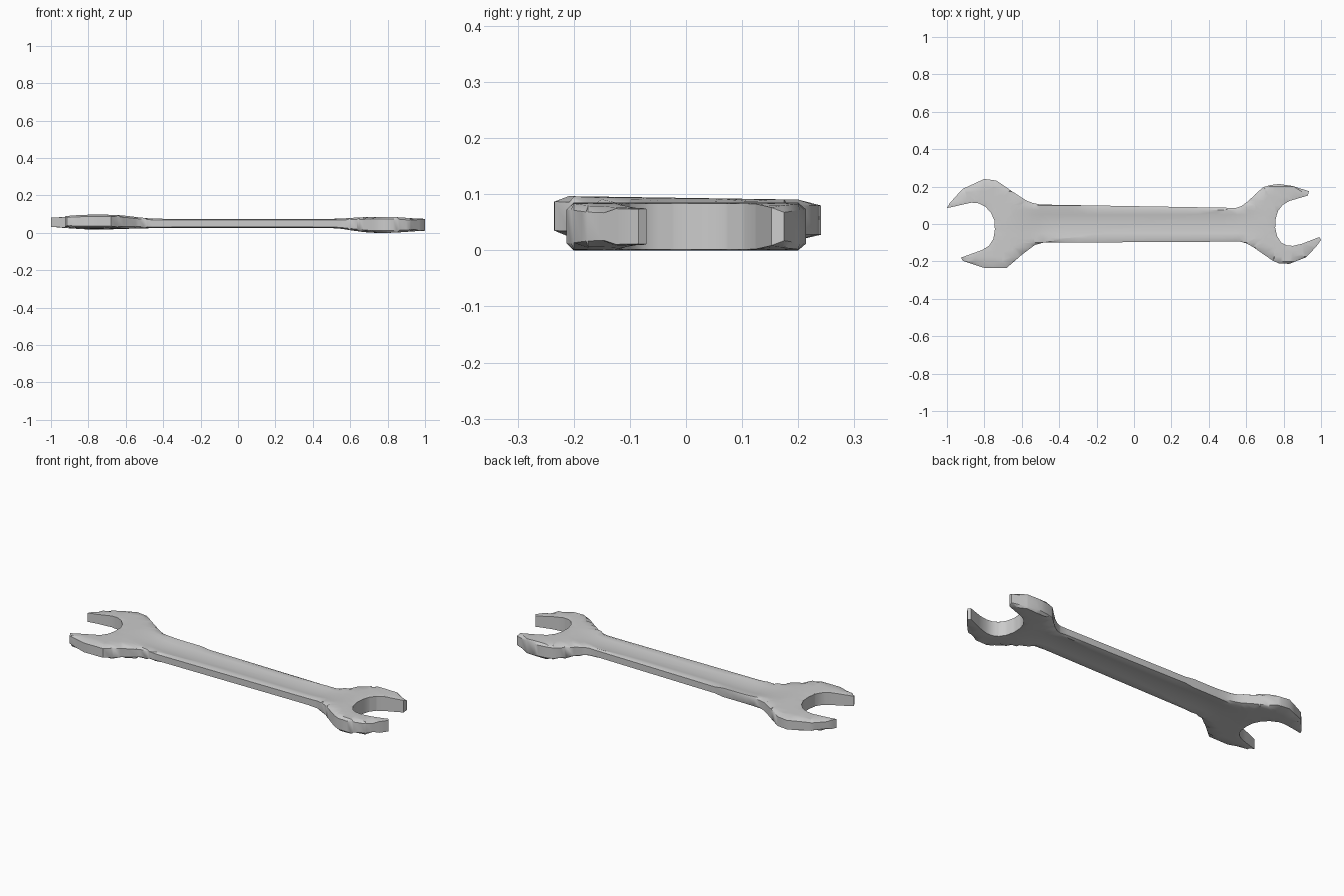
import bpy, bmesh

if "Cube" in bpy.data.objects:
    bpy.data.objects.remove(bpy.data.objects["Cube"])

# Outline of the open-ended spanner seen from above, clockwise from the left tip
OUTLINE = [
    (-1.0, .085), (-.985, .112), (-.917, .187), (-.80, .241), (-.735, .232),
    (-.66, .18), (-.575, .125), (-.54, .112), (-.50, .104), (.545, .086),
    (.575, .096), (.61, .122), (.69, .197), (.73, .208), (.775, .214),
    (.85, .203), (.935, .175), (.93, .152),
    (.83, .123), (.795, .102), (.77, .07), (.758, .03), (.755, -.02),
    (.765, -.065), (.787, -.099), (.815, -.114), (.85, -.117), (.90, -.105),
    (.99, -.07), (1.0, -.085), (.975, -.12), (.92, -.178), (.83, -.213),
    (.775, -.211), (.74, -.195), (.635, -.122), (.60, -.103), (.565, -.094),
    (-.485, -.10), (-.53, -.112), (-.60, -.165), (-.68, -.234), (-.80, -.235),
    (-.915, -.197), (-.925, -.18),
    (-.81, -.138), (-.775, -.116), (-.752, -.08), (-.744, -.03), (-.747, .02),
    (-.765, .06), (-.795, .093), (-.835, .112), (-.87, .114),
]


def smooth(a, b, x):
    t = max(0, min(1, (x - a) / (b - a)))
    return t * t * (3 - 2 * t)


def section(x, y, rim):
    """Middle height and half thickness at a point of the spanner."""
    left = smooth(.42, .68, -x)
    right = smooth(.48, .74, x)
    shaft = 1 - left - right
    hollow = .016 + .009 * min(1, (abs(y) / .08) ** 2)
    mid = left * (.0575 - .015 * y) + right * .0425 + shaft * .05
    half = left * .036 + right * .0425 + shaft * hollow
    half -= .010 * smooth(.80, 1.0, abs(x))
    if rim:
        throat = (x < -.7 and -.185 < y < .125) or (x > .7 and -.13 < y < .16)
        half *= .96 if throat else .72
    return mid, half


bm = bmesh.new()
face = bm.faces.new([bm.verts.new((x, y, 0)) for x, y in OUTLINE])
face.normal_update()

# Narrow border for the softened rim
bmesh.ops.inset_region(bm, faces=[face], thickness=.012, use_even_offset=True)
bmesh.ops.triangulate(bm, faces=bm.faces[:])

# Cut a grid so the faces can follow the hollow shaft and thick heads
cuts = [((i * .05, 0, 0), (1, 0, 0)) for i in range(-19, 20)]
cuts += [((0, i * .025, 0), (0, 1, 0)) for i in range(-8, 9)]
for co, no in cuts:
    bmesh.ops.bisect_plane(bm, geom=bm.verts[:] + bm.edges[:] + bm.faces[:],
                           plane_co=co, plane_no=no, dist=.0005)

# Thicken into top and bottom surfaces
rim_layer = bm.verts.layers.int.new("rim")
for v in bm.verts:
    v[rim_layer] = int(v.is_boundary)
ret = bmesh.ops.extrude_face_region(bm, geom=bm.faces[:], use_keep_orig=True)
for v in ret["geom"]:
    if isinstance(v, bmesh.types.BMVert):
        v.co.z = 1
for v in bm.verts:
    mid, half = section(v.co.x, v.co.y, v[rim_layer])
    v.co.z = mid + half * (1 if v.co.z > .5 else -1)
bmesh.ops.recalc_face_normals(bm, faces=bm.faces[:])

mesh = bpy.data.meshes.new("spanner")
bm.to_mesh(mesh)
bm.free()
spanner = bpy.data.objects.new("spanner", mesh)
bpy.context.collection.objects.link(spanner)
bpy.context.view_layer.objects.active = spanner
spanner.select_set(True)
bpy.ops.object.shade_smooth_by_angle(angle=.6)
